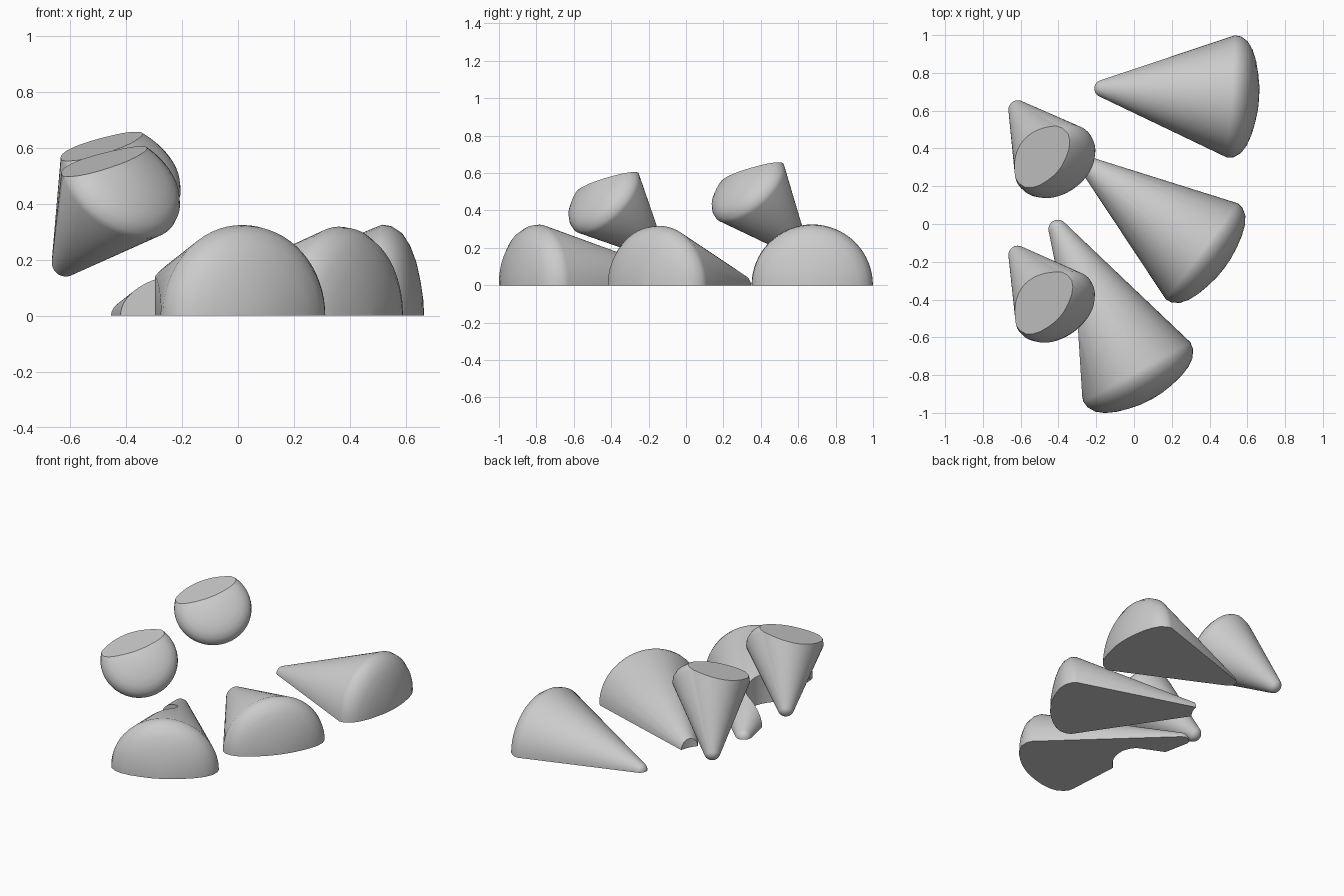
import bpy, bmesh, math
from mathutils import Vector, Matrix

if "Cube" in bpy.data.objects:
    bpy.data.objects.remove(bpy.data.objects["Cube"])

grey = bpy.data.materials.new("light_grey")
grey.diffuse_color = (0.6, 0.6, 0.6, 1)
grey.use_nodes = True
grey.node_tree.nodes["Principled BSDF"].inputs["Base Color"].default_value = grey.diffuse_color


def add_object(name, bm):
    me = bpy.data.meshes.new(name)
    bm.to_mesh(me)
    bm.free()
    ob = bpy.data.objects.new(name, me)
    bpy.context.collection.objects.link(ob)
    me.materials.append(grey)
    return ob


def cone(name, tip, base, r_tip, r_base, bulge, plane_co, plane_no, seg=64):
    """Round-tipped cone with a domed wide end, sliced flat by one plane."""
    tip, base = Vector(tip), Vector(base)
    axis = base - tip
    length = axis.length
    # profile (radius, distance along axis): rounded tip, then domed cap
    slope = math.asin((r_base - r_tip) / length)
    prof = []
    for i in range(9):
        a = (math.pi / 2 - slope) * i / 8
        prof.append((r_tip * math.sin(a), -r_tip * math.cos(a)))
    dome = [(1, 0), (.985, .22), (.91, .47), (.78, .66), (.6, .81), (.4, .91), (.2, .98), (0, 1)]
    prof += [(r_base * r, length + bulge * h) for r, h in dome]
    bm = bmesh.new()
    vs = [bm.verts.new((r, 0, h)) for r, h in prof]
    es = [bm.edges.new(p) for p in zip(vs, vs[1:])]
    bmesh.ops.spin(bm, geom=vs + es, cent=(0, 0, 0), axis=(0, 0, 1),
                   angle=math.tau, steps=seg, use_duplicate=False)
    bmesh.ops.remove_doubles(bm, verts=bm.verts, dist=1e-5)
    rot = axis.to_track_quat('Z', 'Y').to_matrix().to_4x4()
    bmesh.ops.transform(bm, matrix=Matrix.Translation(tip) @ rot, verts=bm.verts)
    # flat slice
    bmesh.ops.bisect_plane(bm, geom=bm.verts[:] + bm.edges[:] + bm.faces[:],
                           plane_co=plane_co, plane_no=plane_no, clear_inner=True)
    rim = [e for e in bm.edges if e.is_boundary]
    bmesh.ops.contextual_create(bm, geom=rim)
    bmesh.ops.recalc_face_normals(bm, faces=bm.faces)
    return add_object(name, bm)


def notch(target, points):
    """Cut a vertical prism, the hull of the given xy points, out of a floor cone."""
    bm = bmesh.new()
    for p in points:
        for z in (-0.5, 0.8):
            bm.verts.new((p[0], p[1], z))
    hull = bmesh.ops.convex_hull(bm, input=bm.verts)
    junk = {g for k in ("geom_interior", "geom_unused") for g in hull[k]
            if isinstance(g, bmesh.types.BMVert)}
    bmesh.ops.delete(bm, geom=list(junk), context='VERTS')
    bmesh.ops.recalc_face_normals(bm, faces=bm.faces)
    cutter = add_object("notch_cutter", bm)
    cutter.hide_render = True
    mod = target.modifiers.new("notch", 'BOOLEAN')
    mod.operation, mod.solver, mod.object = 'DIFFERENCE', 'EXACT', cutter
    bpy.context.view_layer.objects.active = target
    bpy.ops.object.modifier_apply(modifier=mod.name)
    bpy.data.objects.remove(cutter)


# Three half cones lying on the floor
floor = ((0, 0, 0), (0, 0, 1))
back = cone("back_half_cone", (-.164, .717, 0), (.515, .675, 0), .046, .325, .148, *floor)
middle = cone("middle_half_cone", (-.237, .304, 0), (.36, -.145, 0), .05, .318, .148, *floor)
front = cone("front_half_cone", (-.403, -.028, 0), (.015, -.783, 0), .05, .324, .165, *floor)

# Two raised cones with a slanted flat cut across the top
top_no = (.2, .2, -1)
front_up = cone("front_raised_cone", (-.615, -.165, .19), (-.422, -.43, .456),
                .05, .232, .115, (-.35, -.3, .60), top_no)
back_up = cone("back_raised_cone", (-.615, .605, .195), (-.422, .34, .505),
               .05, .232, .115, (-.35, .47, .655), top_no)

# Floor cones stop short underneath the raised ones
notch(front, [v.co for v in front_up.data.vertices])
notch(front, [(-.30, -.5), (-.275, -.9), (-.5, -.9), (-.5, -.5)])
notch(middle, [v.co for v in back_up.data.vertices])

for ob in (back, middle, front, front_up, back_up):
    bpy.ops.object.select_all(action='DESELECT')
    ob.select_set(True)
    bpy.context.view_layer.objects.active = ob
    bpy.ops.object.shade_smooth_by_angle(angle=math.radians(35))
